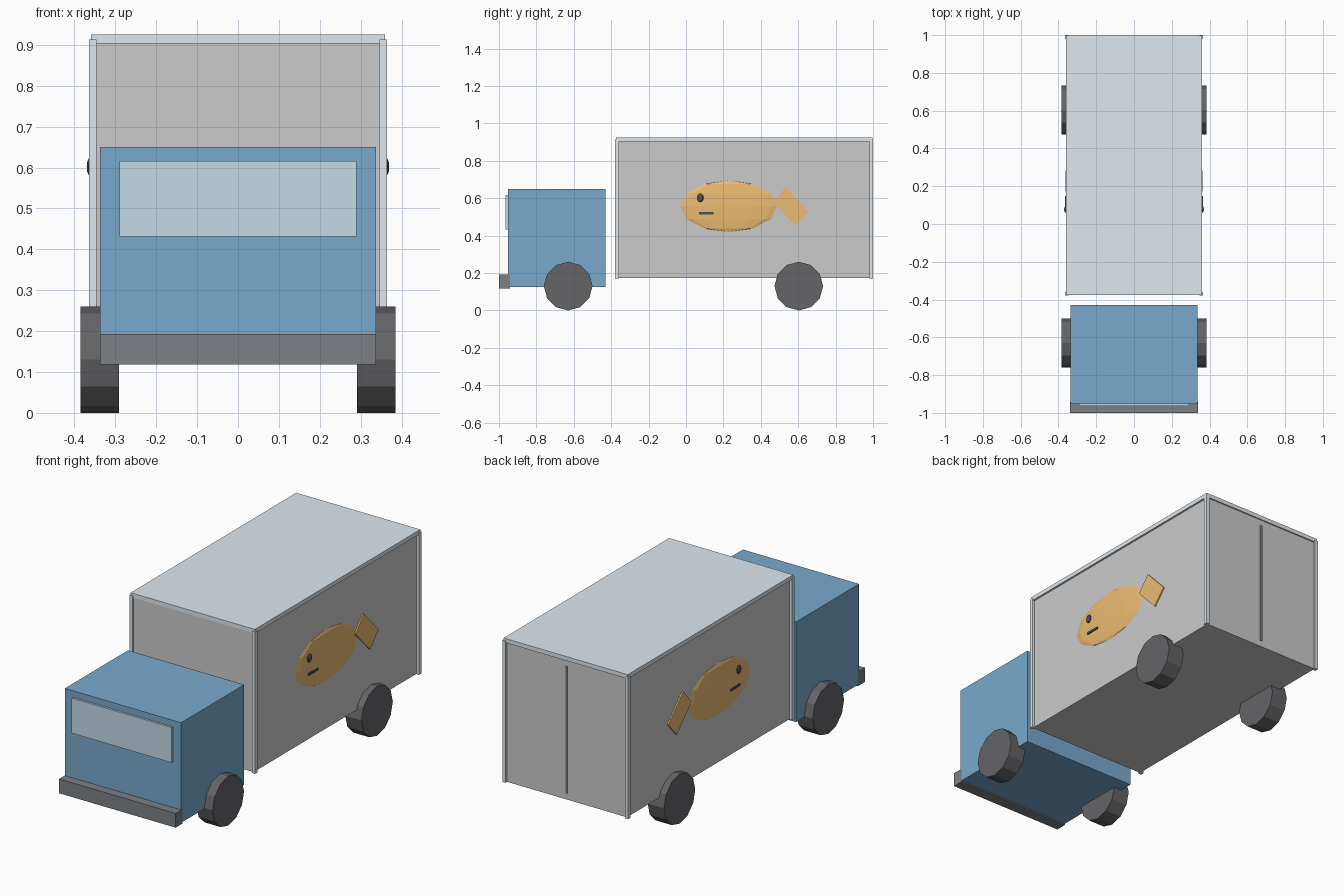
import bpy, bmesh, math
from mathutils import Matrix

if "Cube" in bpy.data.objects:
    bpy.data.objects.remove(bpy.data.objects["Cube"])


def mat(name, r, g, b):
    m = bpy.data.materials.new(name)
    m.diffuse_color = (r, g, b, 1)
    m.use_nodes = True
    m.node_tree.nodes["Principled BSDF"].inputs["Base Color"].default_value = m.diffuse_color
    return m


BLUE = mat("cab_blue", 0.19, 0.40, 0.61)
GLASS = mat("glass", 0.55, 0.71, 0.80)
TRIM = mat("trim", 0.74, 0.81, 0.86)
BLACK = mat("rubber", 0.13, 0.13, 0.14)
DARK = mat("bumper", 0.20, 0.22, 0.24)
SEAM = mat("seam", 0.27, 0.31, 0.34)
ORANGE = mat("orange", 0.84, 0.50, 0.17)
INK = mat("ink", 0.08, 0.08, 0.09)


def finish(bm, name, material=None):
    bmesh.ops.recalc_face_normals(bm, faces=bm.faces)
    me = bpy.data.meshes.new(name)
    bm.to_mesh(me)
    bm.free()
    ob = bpy.data.objects.new(name, me)
    bpy.context.collection.objects.link(ob)
    if material:
        me.materials.append(material)
    return ob


def box(name, x, y, z, material=None):
    """Box from (min, max) pairs."""
    bm = bmesh.new()
    c = [(a + b) / 2 for a, b in (x, y, z)]
    s = [abs(b - a) for a, b in (x, y, z)]
    bmesh.ops.create_cube(bm, size=1, matrix=Matrix.Translation(c) @ Matrix.Diagonal((*s, 1)))
    return finish(bm, name, material)


def ellipsoid(name, centre, radii, material):
    bm = bmesh.new()
    bmesh.ops.create_uvsphere(bm, u_segments=12, v_segments=6, radius=1,
                              matrix=Matrix.Translation(centre) @ Matrix.Diagonal((*radii, 1)))
    return finish(bm, name, material)


def wheel(name, x, y):
    bm = bmesh.new()
    bmesh.ops.create_cone(bm, cap_ends=True, segments=12, radius1=0.13, radius2=0.13, depth=0.094,
                          matrix=Matrix.Translation((x, y, 0.13)) @ Matrix.Rotation(math.pi / 2, 4, 'Y'))
    return finish(bm, name, BLACK)


def prism(name, outline, x0, x1, material):
    """Extrude a (y, z) outline along x."""
    bm = bmesh.new()
    f = bm.faces.new([bm.verts.new((x0, y, z)) for y, z in outline])
    ext = bmesh.ops.extrude_face_region(bm, geom=[f])
    verts = [v for v in ext["geom"] if isinstance(v, bmesh.types.BMVert)]
    bmesh.ops.translate(bm, verts=verts, vec=(x1 - x0, 0, 0))
    return finish(bm, name, material)


# Cab with windscreen and bumper
box("cab", (-0.337, 0.337), (-0.953, -0.43), (0.125, 0.65), BLUE)
box("windscreen", (-0.29, 0.29), (-0.964, -0.945), (0.432, 0.616), GLASS)
box("bumper", (-0.338, 0.338), (-1.0, -0.942), (0.118, 0.193), DARK)

# Cargo box, roof and rear door seam
box("cargo_box", (-0.35, 0.35), (-0.37, 0.99), (0.172, 0.905))
box("roof", (-0.36, 0.36), (-0.375, 0.997), (0.903, 0.925), TRIM)
box("door_seam", (-0.005, 0.005), (0.985, 0.995), (0.205, 0.87), SEAM)

# Mirrored parts on each side
for s, side in ((1, "right"), (-1, "left")):
    for y, end in ((-0.369, "front"), (0.99, "rear")):
        box(f"corner_post_{end}_{side}", (s * 0.346, s * 0.364), (y - 0.01, y + 0.01), (0.17, 0.913), TRIM)
    for y, end in ((-0.63, "front"), (0.603, "rear")):
        wheel(f"wheel_{end}_{side}", s * 0.338, y)
    # Fish relief on the cargo wall
    ellipsoid(f"fish_body_{side}", (s * 0.35, 0.228, 0.557), (0.012, 0.26, 0.137), ORANGE)
    prism(f"fish_tail_{side}", [(0.463, 0.578), (0.533, 0.659), (0.656, 0.53), (0.586, 0.452)],
          s * 0.345, s * 0.357, ORANGE)
    ellipsoid(f"fish_eye_{side}", (s * 0.361, 0.077, 0.602), (0.009, 0.017, 0.023), INK)
    box(f"fish_mouth_{side}", (s * 0.352, s * 0.365), (0.07, 0.147), (0.514, 0.525), INK)
